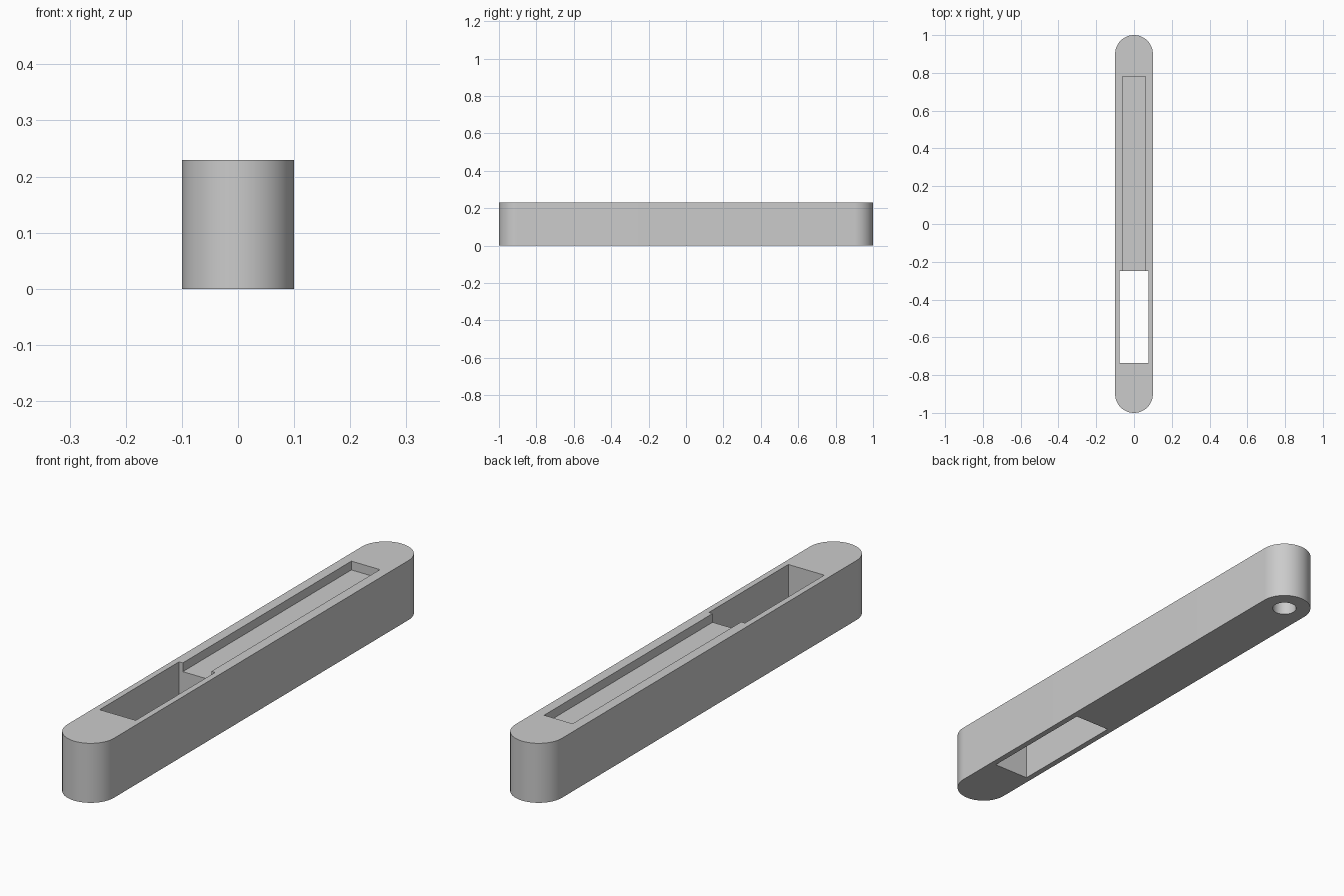
import bpy, bmesh, math

LENGTH, RADIUS, HEIGHT = 2.0, 0.1, 0.23

cube = bpy.data.objects.get("Cube")
if cube:
    bpy.data.objects.remove(cube, do_unlink=True)

grey = bpy.data.materials.new("light grey")
grey.use_nodes = True
grey.diffuse_color = (0.6, 0.6, 0.6, 1)
grey.node_tree.nodes["Principled BSDF"].inputs["Base Color"].default_value = grey.diffuse_color


def prism(name, outline, z0, z1):
    """Extrude a flat outline from z0 to z1."""
    bm = bmesh.new()
    base = bm.faces.new([bm.verts.new((x, y, z0)) for x, y in outline])
    top = bmesh.ops.extrude_face_region(bm, geom=[base])["geom"]
    verts = [v for v in top if isinstance(v, bmesh.types.BMVert)]
    bmesh.ops.translate(bm, verts=verts, vec=(0, 0, z1 - z0))
    bmesh.ops.recalc_face_normals(bm, faces=bm.faces)
    mesh = bpy.data.meshes.new(name)
    bm.to_mesh(mesh)
    bm.free()
    mesh.materials.append(grey)
    obj = bpy.data.objects.new(name, mesh)
    bpy.context.collection.objects.link(obj)
    return obj


def arc(cy, radius, start, sweep, steps):
    return [(radius * math.cos(start + sweep * i / steps),
             cy + radius * math.sin(start + sweep * i / steps))
            for i in range(steps + 1)]


def rectangle(half_width, y0, y1):
    return [(-half_width, y0), (half_width, y0), (half_width, y1), (-half_width, y1)]


# Round-ended bar
end = LENGTH / 2 - RADIUS
outline = arc(end, RADIUS, 0, math.pi, 40) + arc(-end, RADIUS, math.pi, math.pi, 40)
bar = prism("slotted_bar", outline, 0, HEIGHT)

# Through slot, shallow top groove and blind hole underneath
cutters = [
    prism("slot_cutter", rectangle(0.077, -0.735, -0.25), -0.1, HEIGHT + 0.1),
    prism("groove_cutter", rectangle(0.061, -0.3, 0.78), HEIGHT - 0.034, HEIGHT + 0.1),
    prism("hole_cutter", arc(end, 0.045, 0, math.tau, 48)[:-1], -0.1, 0.12),
]
for cutter in cutters:
    cutter.hide_render = True
    cut = bar.modifiers.new(cutter.name, "BOOLEAN")
    cut.operation = "DIFFERENCE"
    cut.solver = "EXACT"
    cut.object = cutter

# Bake the cuts and drop the cutters
bpy.context.view_layer.update()
evaluated = bar.evaluated_get(bpy.context.evaluated_depsgraph_get())
bar_mesh = bpy.data.meshes.new_from_object(evaluated)
bar.modifiers.clear()
bar.data = bar_mesh
for cutter in cutters:
    bpy.data.objects.remove(cutter, do_unlink=True)

# Smooth round walls, sharp rims
bpy.ops.object.select_all(action="DESELECT")
bar.select_set(True)
bpy.context.view_layer.objects.active = bar
bpy.ops.object.shade_smooth_by_angle(angle=math.radians(30))
